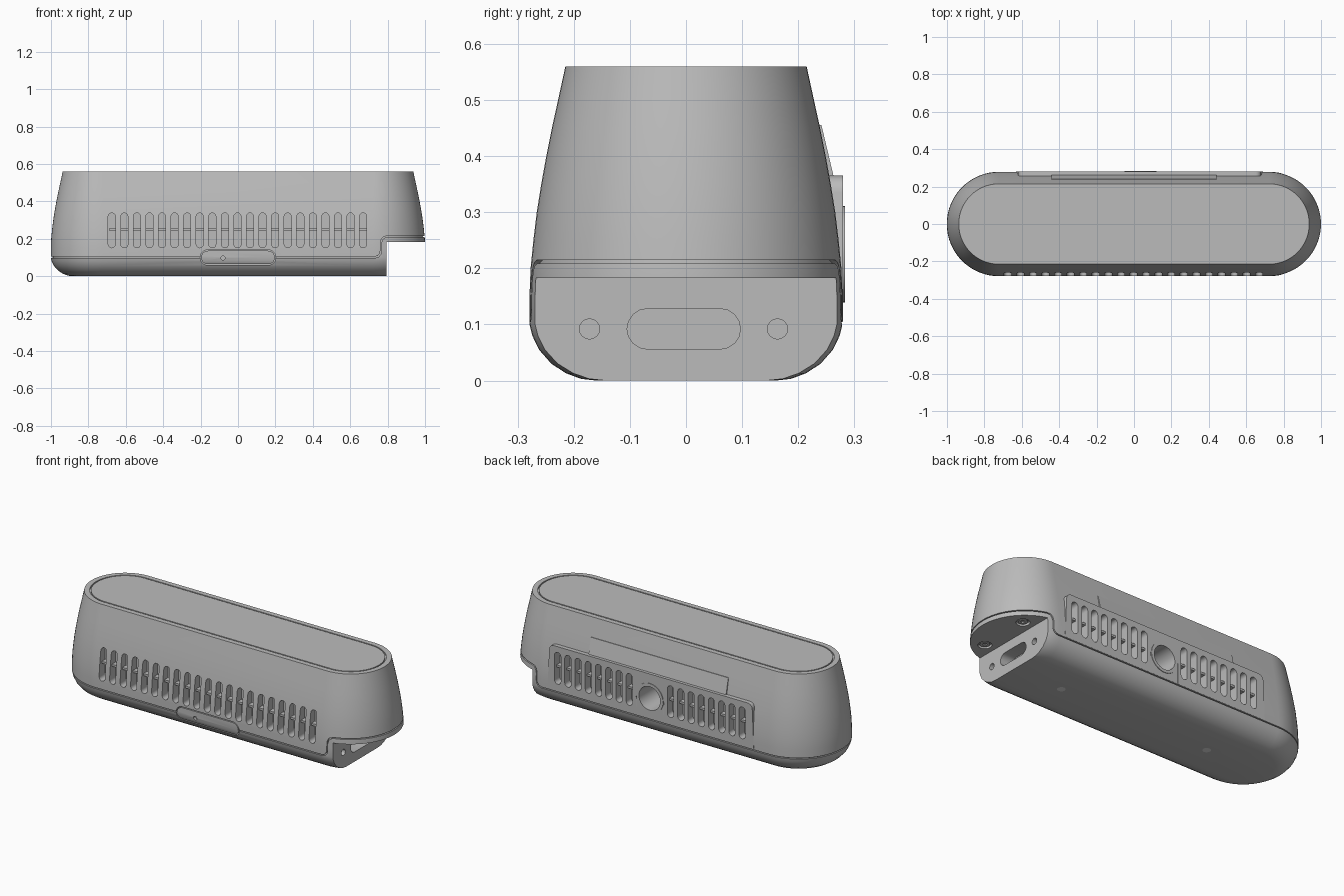
import bpy, bmesh, math
from mathutils import Vector

if "Cube" in bpy.data.objects:
    bpy.data.objects.remove(bpy.data.objects["Cube"])

L = 0.722  # half length of the straight sides
PROFILE = [(0, .16), (.003, .187), (.013, .214), (.03, .24), (.055, .262), (.08, .274), (.1, .279),
           (.15, .279), (.2, .277), (.25, .272), (.3, .266), (.35, .258), (.4, .249), (.45, .239),
           (.5, .228), (.56, .215)]


def material(name, v):
    m = bpy.data.materials.new(name)
    m.diffuse_color = (v, v, v, 1)
    m.use_nodes = True
    m.node_tree.nodes["Principled BSDF"].inputs["Base Color"].default_value = m.diffuse_color
    return m


GREY = material("grey plastic", .5)
LIGHT = material("light grey", .75)


def stadium(cx, cy, half, r, vertical=False, n=8):
    """Rounded slot outline; half is the straight half length."""
    pts = []
    for side in (1, -1):
        for i in range(n + 1):
            a = -math.pi / 2 + math.pi * i / n + (0 if side > 0 else math.pi)
            u, v = side * half + r * math.cos(a), r * math.sin(a)
            pts.append((cx - v, cy + u) if vertical else (cx + u, cy + v))
    return pts


def skin(bm, rings):
    """Closed solid through a list of equal rings."""
    vs = [[bm.verts.new(p) for p in ring] for ring in rings]
    n = len(vs[0])
    for a, b in zip(vs, vs[1:]):
        for i in range(n):
            bm.faces.new((a[i], a[(i + 1) % n], b[(i + 1) % n], b[i]))
    bm.faces.new(vs[0][::-1])
    bm.faces.new(vs[-1])


def prism(bm, pts, axis, lo, hi):
    place = {'x': lambda p, d: (d, p[0], p[1]), 'y': lambda p, d: (p[0], d, p[1]),
             'z': lambda p, d: (p[0], p[1], d)}[axis]
    skin(bm, [[place(p, d) for p in pts] for d in (lo, hi)])


def finish(name, bm, mat=GREY):
    bmesh.ops.recalc_face_normals(bm, faces=bm.faces)
    me = bpy.data.meshes.new(name)
    bm.to_mesh(me)
    bm.free()
    me.materials.append(mat)
    ob = bpy.data.objects.new(name, me)
    bpy.context.collection.objects.link(ob)
    return ob


def prisms(name, *items, mat=GREY):
    bm = bmesh.new()
    for it in items:
        prism(bm, *it)
    return finish(name, bm, mat)


def loft(name, inset=0):
    bm = bmesh.new()
    skin(bm, [[(x, y, z) for x, y in stadium(0, 0, L, r - inset, n=32)] for z, r in PROFILE])
    return finish(name, bm)


def boolean(ob, cutter, op='DIFFERENCE'):
    m = ob.modifiers.new("cut", 'BOOLEAN')
    m.operation, m.solver, m.object = op, 'EXACT', cutter
    bpy.context.view_layer.objects.active = ob
    bpy.ops.object.modifier_apply(modifier=m.name)


def box(x0, x1, y0, y1):
    return [(x0, y0), (x1, y0), (x1, y1), (x0, y1)]


helpers = []


def cutter(*items):
    ob = prisms("cutter", *items)
    ob.hide_render = True
    helpers.append(ob)
    return ob


# Main body with the stepped notch at the right end
body = loft("body")
boolean(body, cutter((box(.795, 1.2, -.2, .183), 'y', -.5, .5)))

# Seam between base and upper shell, rising over the notch
path = [(-1.2, .098), (.735, .098), (.752, .103), (.763, .116), (.766, .13), (.766, .175),
        (.772, .194), (.784, .205), (.8, .209), (1.2, .209)]
seam = cutter((path + [(x - .005, z + .006) for x, z in reversed(path)], 'y', -.5, .5))
core = loft("core", .01)
core.hide_render = True
helpers.append(core)
boolean(seam, core)
boolean(body, seam)

# Lid outline groove in the top
lid = cutter((stadium(0, 0, L, .186, n=32), 'z', .552, .6))
boolean(lid, cutter((stadium(0, 0, L, .179, n=32), 'z', .5, .7)))
boolean(body, lid)

# Front vent slots
front_x = [-.675 + .0672 * i for i in range(21)]
boolean(body, cutter(*[(stadium(x, .245, .074, .019, True), 'y', -.5, -.225) for x in front_x]))
prisms("front_vent_rail", (box(-.69, .69, .243, .255), 'y', -.258, -.22))

# Front button fitted into its recess
button = loft("button")
boolean(button, cutter((stadium(0, .1, .161, .036), 'y', -.5, -.2)))
helpers.append(button)
plug = prisms("front_button", (stadium(0, .1, .161, .036, n=12), 'y', -.5, -.21))
full = loft("full")
helpers.append(full)
boolean(plug, full, 'INTERSECT')
boolean(body, cutter((stadium(0, .1, .161, .041, n=12), 'y', -.5, -.235)))
boolean(plug, cutter((stadium(-.08, .097, 0, .011), 'y', -.5, -.262)))

# Rear panel with rounded upper corners
corner = [(.03 * math.sin(a), .03 * math.cos(a)) for a in [math.pi / 2 * i / 5 for i in range(6)]]
outline = [(-.63, .105), (.69, .105)]
outline += [(.65 + c, .335 + s) for c, s in reversed(corner)]
outline += [(-.59 - c, .335 + s) for c, s in corner]
panel = prisms("rear_panel", (outline, 'y', .2, .28))

# Rear vents and round port
JX, JZ = .035, .225
rear_x = [JX + s * (.132 + .0655 * i) for s in (1, -1) for i in range(8)]
slots = cutter(*[(stadium(x, .24, .072, .02, True), 'y', .232, .5) for x in rear_x])
port = cutter((stadium(JX, JZ, 0, .068, n=20), 'y', .13, .5))
joints = cutter(*[(box(JX + s * .088 - .002, JX + s * .088 + .002, .1, .225), 'y', .274, .5) for s in (1, -1)])
for part in (panel, body):
    boolean(part, slots)
    boolean(part, port)
boolean(panel, joints)
for s in (1, -1):
    prisms("rear_vent_rail", (box(*sorted((JX + s * .11, JX + s * .61)), .236, .248), 'y', .225, .262))
ring = prisms("port_ring", (stadium(JX, JZ, 0, .086, n=20), 'y', .25, .283))
boolean(ring, port)

# Raised ledge over the rear panel
prisms("rear_ledge", ([(.2, .36), (.264, .36), (.2415, .455), (.2, .455)], 'x', -.44, .44))

# Connector, side holes and screw recesses in the notch
boolean(body, cutter((stadium(-.004, .092, .065, .036), 'x', .72, .9),
                     *[(stadium(y, .092, 0, .018), 'x', .74, .9) for y in (-.172, .163)]))
boolean(body, cutter(*[(stadium(.86, y, 0, .036, n=12), 'z', .1, .198) for y in (-.15, .15)]))
for y in (-.15, .15):
    screw = prisms("notch_screw", (stadium(.86, y, 0, .026, n=12), 'z', .187, .2))
    boolean(screw, cutter((stadium(.86, y, 0, .012, n=3), 'z', .1, .194)))

# Small round feet holes underneath
for x in (-.48, .48):
    prisms("bottom_plug", (stadium(x, 0, 0, .022), 'z', 0, .004), mat=LIGHT)
boolean(body, cutter(*[(stadium(x, 0, 0, .022), 'z', -.1, .003) for x in (-.48, .48)]))

# Remove helpers and shade
for ob in helpers:
    bpy.data.objects.remove(ob)
bpy.ops.object.select_all(action='DESELECT')
for ob in bpy.context.scene.objects:
    ob.select_set(True)
    bpy.context.view_layer.objects.active = ob
bpy.ops.object.shade_smooth_by_angle(angle=math.radians(30))
